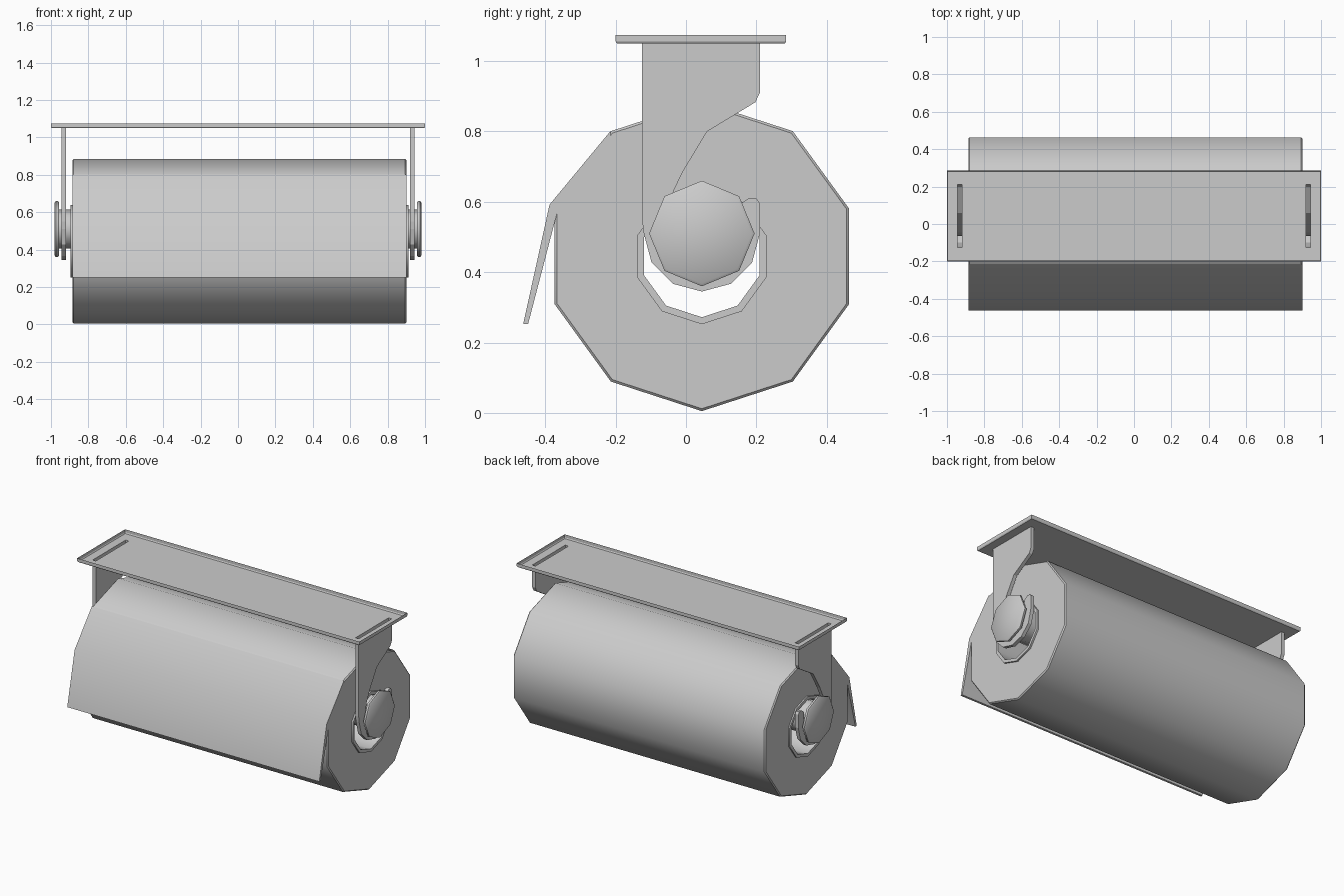
import bpy, bmesh
from math import sin, cos, pi, radians

if "Cube" in bpy.data.objects:
    bpy.data.objects.remove(bpy.data.objects["Cube"])


def finish(name, bm, angle=None):
    bmesh.ops.recalc_face_normals(bm, faces=bm.faces)
    me = bpy.data.meshes.new(name)
    bm.to_mesh(me)
    bm.free()
    ob = bpy.data.objects.new(name, me)
    bpy.context.collection.objects.link(ob)
    if angle:
        bpy.ops.object.select_all(action='DESELECT')
        ob.select_set(True)
        bpy.context.view_layer.objects.active = ob
        bpy.ops.object.shade_smooth_by_angle(angle=radians(angle))
    return ob


def lathe(name, profile, sides, cy, cz, angle, ring=False):
    """Revolve (x, radius) points about a lengthwise axis; ring=True closes the section."""
    bm = bmesh.new()
    loops = [[bm.verts.new((x, cy + r * sin(2 * pi * i / sides), cz - r * cos(2 * pi * i / sides)))
              for i in range(sides)] for x, r in profile]
    pairs = list(zip(loops, loops[1:]))
    if ring:
        pairs.append((loops[-1], loops[0]))
    else:
        bm.faces.new(loops[0])
        bm.faces.new(loops[-1])
    for a, b in pairs:
        for i in range(sides):
            j = (i + 1) % sides
            bm.faces.new((a[i], a[j], b[j], b[i]))
    return finish(name, bm, angle)


def prism(name, pts, x0, x1, open_end=False, angle=None):
    """Extrude a (y, z) outline along x; open_end leaves out the last side."""
    bm = bmesh.new()
    a = [bm.verts.new((x0, y, z)) for y, z in pts]
    b = [bm.verts.new((x1, y, z)) for y, z in pts]
    bm.faces.new(a)
    bm.faces.new(b)
    n = len(pts)
    for i in range(n - 1 if open_end else n):
        j = (i + 1) % n
        bm.faces.new((a[i], a[j], b[j], b[i]))
    return finish(name, bm, angle)


def arc(r, start, end, steps):
    """Points around the spindle axis, angle measured from straight down toward +y."""
    out = []
    for i in range(steps + 1):
        t = radians(start + (end - start) * i / steps)
        out.append((AY + r * sin(t), SZ - r * cos(t)))
    return out


AY, RZ, SZ = 0.045, 0.445, 0.51

# paper roll with chamfered ends, and the cardboard core
X0, X1, C = -0.886, 0.9, 0.007
lathe("paper_roll", [(X0, 0.19), (X0, 0.44 - C), (X0 + C, 0.44),
                     (X1 - C, 0.44), (X1, 0.44 - C), (X1, 0.19)], 10, AY, RZ, 40, ring=True)
lathe("cardboard_core", [(-0.895, 0.173), (-0.895, 0.193), (0.911, 0.193), (0.911, 0.173)],
      10, AY, RZ, 40, ring=True)

# loose sheet hanging at the front
prism("loose_sheet", [(-0.214, 0.802), (-0.388, 0.592), (-0.463, 0.252),
                      (-0.449, 0.252), (-0.364, 0.578), (-0.214, 0.788)], X0, X1, angle=40)

# spindle through the core, with a wide cap at each end
half = [(0.957, 0.105), (0.957, 0.144), (0.963, 0.15), (0.974, 0.15), (0.98, 0.142)]
lathe("spindle", [(-x, r) for x, r in reversed(half)] + half, 8, AY, SZ, 46)

# hooked arms, open where they meet the plate
hook = ([(-0.125, 1.05), (-0.125, 0.55)] + arc(0.165, -90, 90, 6)
        + [(0.21, 0.595), (0.2, 0.61), (0.178, 0.61), (0.155, 0.595)]
        + arc(0.108, 90, -90, 6)
        + [(-0.045, 0.61), (-0.01, 0.684), (0.06, 0.8), (0.197, 0.883), (0.21, 0.91), (0.21, 1.05)])
for side, s in (("left", -1), ("right", 1)):
    prism(side + "_arm", hook, s * 0.92, s * 0.943, open_end=True)

# shallow open tray used as mounting plate, slotted above the arms
bm = bmesh.new()
xs = [-0.996, -0.943, -0.92, 0.92, 0.943, 0.996]
ys = [-0.196, -0.125, 0.21, 0.281]
grid = [[bm.verts.new((x, y, 1.05)) for y in ys] for x in xs]
for i in range(5):
    for j in range(3):
        if not (i in (1, 3) and j == 1):
            bm.faces.new((grid[i][j], grid[i + 1][j], grid[i + 1][j + 1], grid[i][j + 1]))
rim = [grid[0][0], grid[-1][0], grid[-1][-1], grid[0][-1]]
border = ([g[0] for g in grid] + grid[-1][1:] + [g[-1] for g in grid[-2::-1]] + grid[0][2:0:-1])
prev = border
for grow, z in ((0.004, 1.056), (0.004, 1.075)):
    ring = []
    for v in border:
        x, y = v.co.x, v.co.y
        x += grow if x > 0.99 else -grow if x < -0.99 else 0
        y += grow if y > 0.28 else -grow if y < -0.19 else 0
        ring.append(bm.verts.new((x, y, z)))
    for k in range(len(ring)):
        m = (k + 1) % len(ring)
        bm.faces.new((prev[k], prev[m], ring[m], ring[k]))
    prev = ring
finish("mounting_plate", bm)
